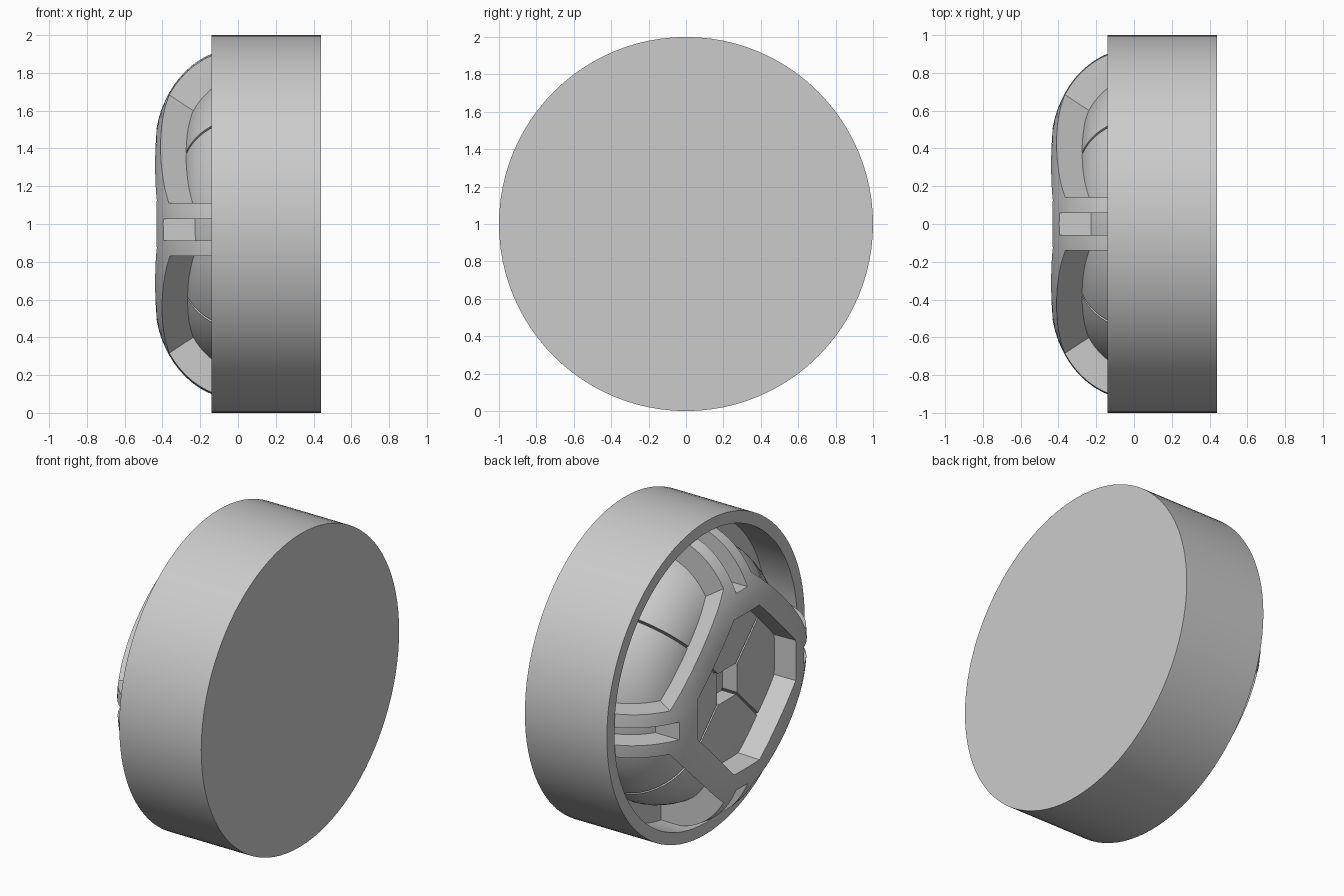
import bpy
import bmesh
import math
from mathutils import Vector

if "Cube" in bpy.data.objects:
    bpy.data.objects.remove(bpy.data.objects["Cube"])

STEPS = 96
CENTRE = Vector((0, 0, 1))

grey = bpy.data.materials.new("light_grey")
grey.use_nodes = True
colour = (0.6, 0.6, 0.6, 1)
grey.diffuse_color = colour
grey.node_tree.nodes["Principled BSDF"].inputs["Base Color"].default_value = colour


def make_object(name, bm):
    bmesh.ops.recalc_face_normals(bm, faces=bm.faces)
    mesh = bpy.data.meshes.new(name)
    bm.to_mesh(mesh)
    bm.free()
    mesh.materials.append(grey)
    obj = bpy.data.objects.new(name, mesh)
    bpy.context.collection.objects.link(obj)
    return obj


def lathe(name, profile, closed=False):
    """Turn (x, radius) points around the x axis."""
    bm = bmesh.new()
    verts = [bm.verts.new((x, 0, 1 + r)) for x, r in profile]
    edges = [bm.edges.new(pair) for pair in zip(verts, verts[1:])]
    if closed:
        edges.append(bm.edges.new((verts[-1], verts[0])))
    bmesh.ops.spin(bm, geom=verts + edges, cent=CENTRE, axis=(1, 0, 0),
                   angle=math.tau, steps=STEPS, use_merge=True)
    bmesh.ops.remove_doubles(bm, verts=bm.verts, dist=1e-5)
    return make_object(name, bm)


def rounded(x_end, depth, r_start, width, count=16):
    """Quarter ellipse from the flat front to the side."""
    angles = [math.pi / 2 * i / count for i in range(count + 1)]
    return [(x_end - depth * math.cos(a), r_start + width * math.sin(a)) for a in angles]


def prism(bm, x0, front, x1, back):
    """Solid between two (y, z) outlines, z measured from the axis."""
    a = [bm.verts.new((x0, y, 1 + z)) for y, z in front]
    b = [bm.verts.new((x1, y, 1 + z)) for y, z in back]
    bm.faces.new(a)
    bm.faces.new(b[::-1])
    for i in range(len(a)):
        j = (i + 1) % len(a)
        bm.faces.new((a[j], a[i], b[i], b[j]))


def carve(obj, bm):
    cutter = make_object("cutter", bm)
    cutter.hide_render = True
    mod = obj.modifiers.new("openings", "BOOLEAN")
    mod.operation = "DIFFERENCE"
    mod.solver = "EXACT"
    mod.object = cutter
    bpy.context.view_layer.objects.active = obj
    bpy.ops.object.modifier_apply(modifier=mod.name)
    bpy.data.objects.remove(cutter)


# Drum with a closed back and an open front
drum = lathe("drum", [(0.44, 0), (0.44, 1), (-0.14, 1), (-0.14, 0.925),
                      (0.3, 0.925), (0.3, 0)])

# Inner dome, split by diagonal slits around a square socket
core = lathe("inner_dome", [(-0.29, 0)] + rounded(0.1, 0.39, 0.42, 0.39)
             + [(0.35, 0.81), (0.35, 0)])
bm = bmesh.new()
prism(bm, -0.5, [(-0.1, -0.1), (0.1, -0.1), (0.1, 0.1), (-0.1, 0.1)],
      -0.19, [(-0.1, -0.1), (0.1, -0.1), (0.1, 0.1), (-0.1, 0.1)])
carve(core, bm)
bm = bmesh.new()
for k in range(4):
    a = math.pi / 4 + k * math.pi / 2
    c, s = math.cos(a), math.sin(a)
    box = [(r * c - t * s, r * s + t * c)
           for r, t in ((0.13, -0.007), (0.9, -0.007), (0.9, 0.007), (0.13, 0.007))]
    prism(bm, -0.5, box, 0.03, box)
carve(core, bm)

# Cage shell over the dome
outer = [(-0.44, 0.2)] + rounded(0, 0.44, 0.4, 0.53) + [(0.38, 0.93)]
inner = [(0.38, 0.8)] + rounded(0.11, 0.39, 0.415, 0.385)[::-1] + [(-0.28, 0.2)]
cage = lathe("cage", outer + inner, closed=True)

DROP = -0.03  # side spokes sit slightly low
bm = bmesh.new()

# Four corner windows with sloping inner walls
for sy in (-1, 1):
    for sz in (-1, 1):
        low = 0.14 + sz * DROP

        def window(reach):
            pts = ((0.14, reach), (0.14, 1.3), (1.3, 1.3), (1.3, low), (reach, low))
            return [(sy * y, sz * z) for y, z in pts]
        prism(bm, -0.6, window(0.84), 0.08, window(0.39))

# Slots along the four spokes
for k in range(4):
    c, s = ((1, 0), (0, 1), (-1, 0), (0, -1))[k]
    shift = DROP if c else 0
    slot = [(r * c - t * s, r * s + t * c + shift)
            for r, t in ((0.63, -0.057), (1.3, -0.057), (1.3, 0.057), (0.63, 0.057))]
    prism(bm, -0.6, slot, 0.08, slot)

# Eight-sided hub opening
hub = [(0.13, 0.5), (0.5, 0.13), (0.5, -0.13), (0.13, -0.5),
       (-0.13, -0.5), (-0.5, -0.13), (-0.5, 0.13), (-0.13, 0.5)]
prism(bm, -0.6, hub, -0.1, [(y * 0.97, z * 0.97) for y, z in hub])
carve(cage, bm)

# Smooth curved faces, keep hard edges crisp
bpy.ops.object.select_all(action="DESELECT")
for obj in (drum, core, cage):
    obj.select_set(True)
bpy.context.view_layer.objects.active = drum
bpy.ops.object.shade_smooth_by_angle(angle=math.radians(30))
